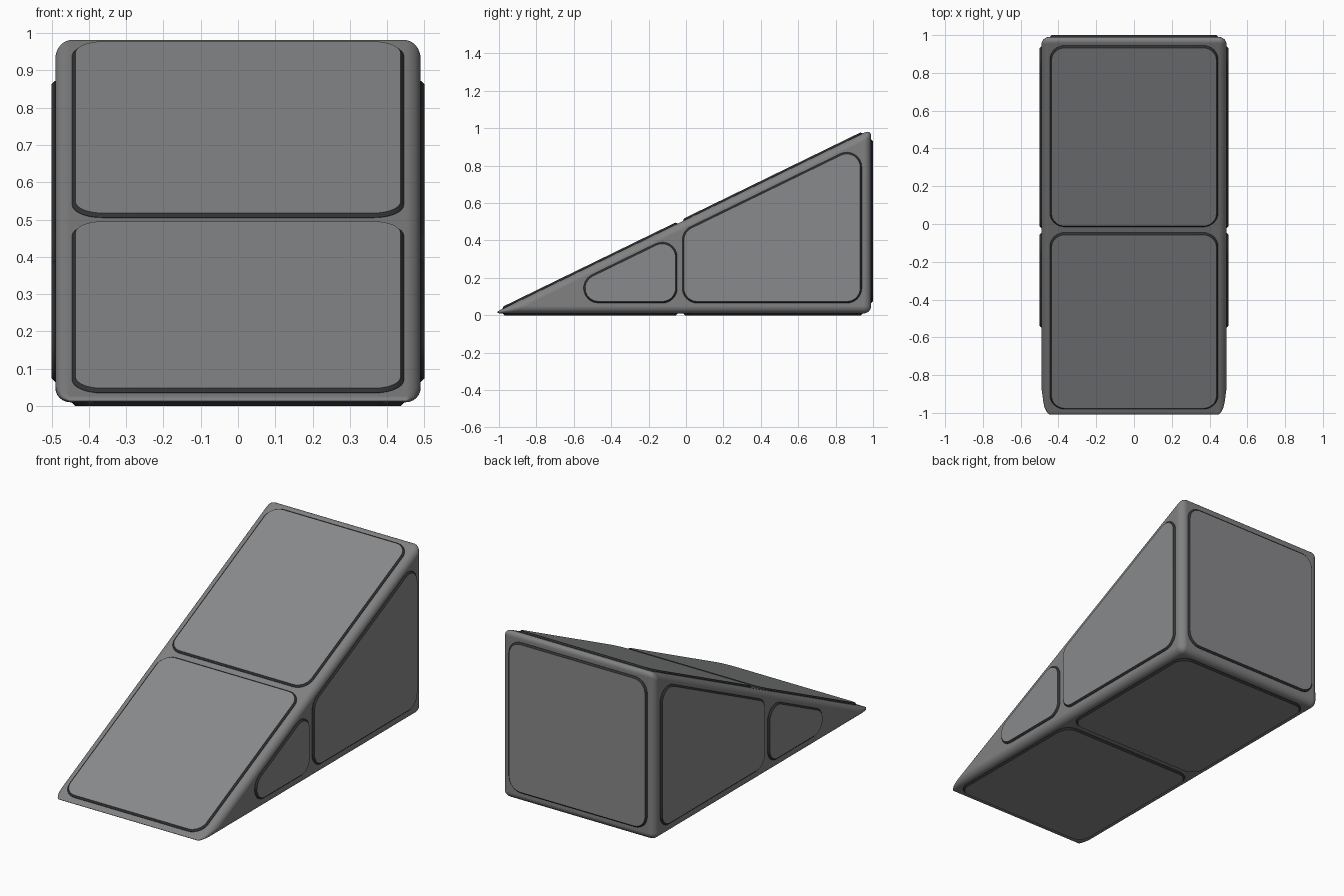
import bpy, bmesh, math
from mathutils import Vector

if "Cube" in bpy.data.objects:
    bpy.data.objects.remove(bpy.data.objects["Cube"])


def material(name, grey):
    m = bpy.data.materials.new(name)
    m.diffuse_color = (*grey, 1)
    m.use_nodes = True
    m.node_tree.nodes["Principled BSDF"].inputs["Base Color"].default_value = m.diffuse_color
    return m


FRAME = material("frame grey", (0.22, 0.22, 0.225))
PANEL = material("panel grey", (0.25, 0.252, 0.258))
RIM = material("dark rim", (0.03, 0.032, 0.034))

SLOPE = 0.487          # rise of the ramp per unit of y
MID = 0.512            # ramp height at y = 0
LOW, BACK, HALF = 0.01, 0.99, 0.49
R, TAPER, RAISE = 0.08, 0.009, 0.01


def finish(name, bm, mats):
    me = bpy.data.meshes.new(name)
    bmesh.ops.recalc_face_normals(bm, faces=bm.faces)
    bm.to_mesh(me)
    bm.free()
    for m in mats:
        me.materials.append(m)
    me.shade_smooth()
    me.set_sharp_from_angle(angle=math.radians(30))
    ob = bpy.data.objects.new(name, me)
    bpy.context.collection.objects.link(ob)
    return ob


# Wedge frame: triangular prism with rounded edges
bm = bmesh.new()
tri = [((LOW - MID) / SLOPE, LOW), (BACK, LOW), (BACK, MID + SLOPE * BACK)]
left, right = [[bm.verts.new((x, y, z)) for y, z in tri] for x in (-HALF, HALF)]
bm.faces.new(left)
bm.faces.new(right)
for i in range(3):
    j = (i + 1) % 3
    bm.faces.new((left[i], left[j], right[j], right[i]))
frame = finish("wedge_frame", bm, [FRAME])
frame.data.set_sharp_from_angle(angle=math.pi)
bev = frame.modifiers.new("rounded edges", 'BEVEL')
bev.width, bev.segments, bev.limit_method = 0.04, 6, 'NONE'
bev.harden_normals = True


def outline(pts, r, inset, steps=8):
    """Convex anticlockwise polygon with filleted corners, shrunk by inset."""
    out = []
    for i, p in enumerate(pts):
        p, a, b = Vector(p), Vector(pts[i - 1]), Vector(pts[(i + 1) % len(pts)])
        d0, d1 = (a - p).normalized(), (b - p).normalized()
        half = d0.angle(d1) / 2
        c = p + (d0 + d1).normalized() * r / math.sin(half)
        start = math.atan2(-d0.x, d0.y)  # outward normal of incoming edge
        start = math.atan2(d0.x, -d0.y)
        sweep = math.pi - 2 * half
        for k in range(steps + 1):
            t = start + sweep * k / steps
            n = Vector((math.cos(t), math.sin(t)))
            out.append(c + n * (r - inset))
    return out


def panel(name, pts, origin, u, v):
    """Raised plate with a dark tapered rim on the plane origin + u, v."""
    o, u, v = Vector(origin), Vector(u), Vector(v)
    n = u.cross(v)
    bm = bmesh.new()
    rings = []
    for inset, h in ((0, -0.01), (0, 0.001), (TAPER, RAISE)):
        rings.append([bm.verts.new(o + u * p.x + v * p.y + n * h)
                      for p in outline(pts, R, inset)])
    for lo, hi in zip(rings, rings[1:]):
        for i in range(len(lo)):
            j = (i + 1) % len(lo)
            bm.faces.new((lo[i], lo[j], hi[j], hi[i])).material_index = 1
    bm.faces.new(rings[0][::-1]).material_index = 1
    bm.faces.new(rings[-1])
    finish(name, bm, [PANEL, RIM])


def rect(x, y0, y1):
    return [(-x, y0), (x, y0), (x, y1), (-x, y1)]


# Ramp panels and matching underside panels
ang = math.atan(SLOPE)
c, s = math.cos(ang), math.sin(ang)
for part, y0, y1 in (("front", -0.98, -0.045), ("rear", -0.015, 0.945)):
    panel(part + "_ramp_panel", rect(0.445, y0 / c, y1 / c),
          (0, 0, MID), (1, 0, 0), (0, c, s))
    panel(part + "_bottom_panel", rect(0.445, -y1, -y0),
          (0, 0, LOW), (1, 0, 0), (0, -1, 0))

# Back panel
panel("back_panel", rect(0.445, 0.065, 0.94), (0, BACK, 0), (-1, 0, 0), (0, 0, 1))

# Side panels, mirrored left and right, with tops parallel to the ramp
top = lambda y: MID - 0.05 + SLOPE * y
z0 = 0.065
large = [(-0.02, z0), (0.94, z0), (0.94, top(0.94)), (-0.02, top(-0.02))]
small = [((z0 - top(0)) / SLOPE, z0), (-0.047, z0), (-0.047, top(-0.047))]
for part, pts in (("large", large), ("small", small)):
    panel("right_%s_side_panel" % part, pts, (HALF, 0, 0), (0, 1, 0), (0, 0, 1))
    flipped = [(-y, z) for y, z in reversed(pts)]
    panel("left_%s_side_panel" % part, flipped, (-HALF, 0, 0), (0, -1, 0), (0, 0, 1))
